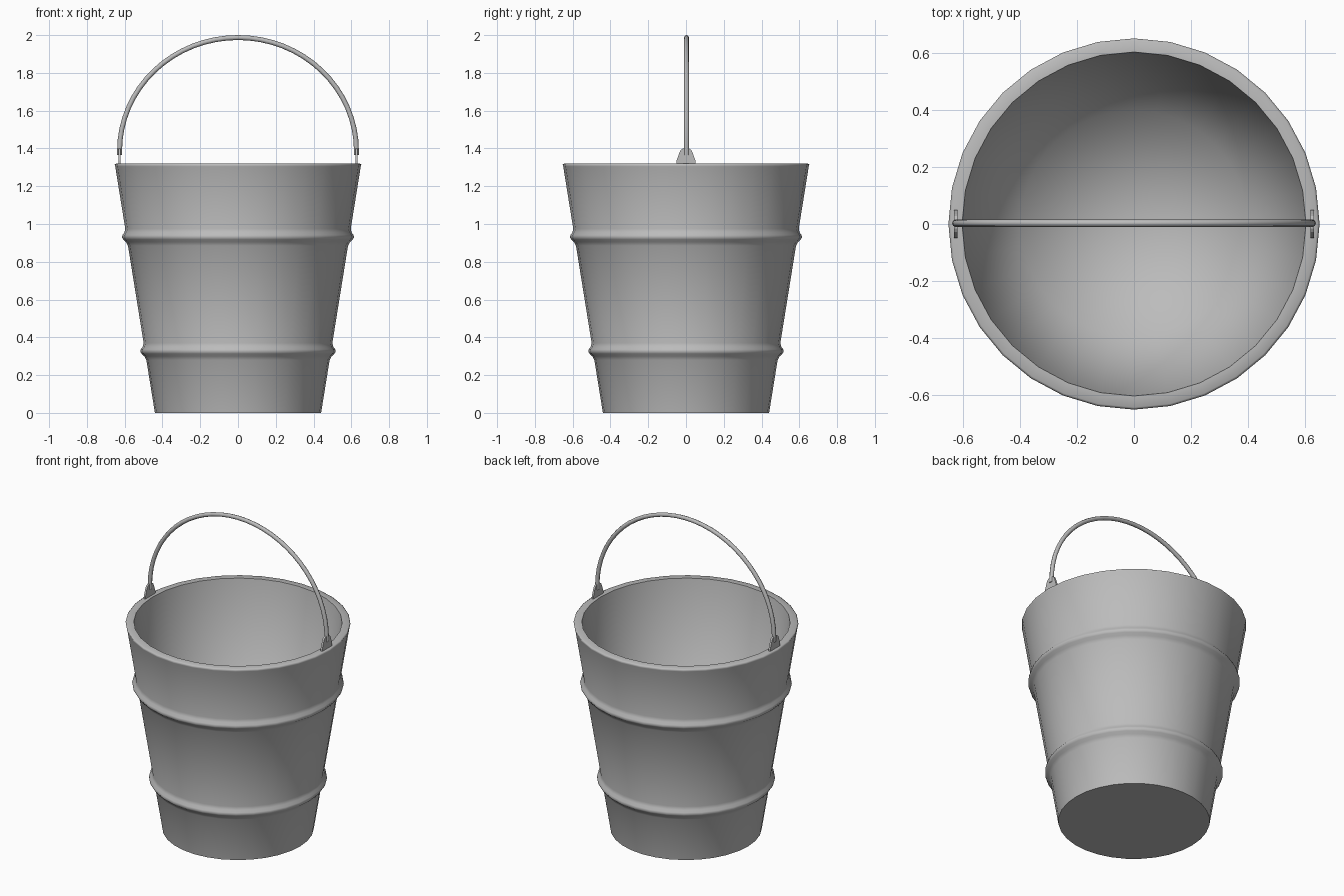
import bpy, bmesh, math

SIDES = 32
RIM_Z = 1.32
cube = bpy.data.objects.get("Cube")
if cube:
    bpy.data.objects.remove(cube)

metal = bpy.data.materials.new("grey_metal")
metal.use_nodes = True
GREY = (0.5, 0.5, 0.5, 1)
metal.diffuse_color = GREY
metal.node_tree.nodes["Principled BSDF"].inputs["Base Color"].default_value = GREY


def finish(name, bm):
    bmesh.ops.recalc_face_normals(bm, faces=bm.faces)
    mesh = bpy.data.meshes.new(name)
    bm.to_mesh(mesh)
    bm.free()
    mesh.materials.append(metal)
    obj = bpy.data.objects.new(name, mesh)
    bpy.context.collection.objects.link(obj)
    return obj


def wall(z):
    return 0.44 + 0.161 * z


# Bucket: one closed profile, from under the base, up the wall, over the rim and inside
profile = [(0, 0), (wall(0), 0)]
for band in (0.325, 0.93):
    for dz, bulge in ((-0.045, 0), (-0.025, 0.008), (-0.012, 0.02), (0, 0.025),
                      (0.012, 0.02), (0.025, 0.008), (0.045, 0)):
        profile.append((wall(band + dz) + bulge, band + dz))
profile += [(0.65, RIM_Z - 0.015), (0.653, RIM_Z - 0.005), (0.645, RIM_Z)]
inner_rim = len(profile)
profile += [(0.605, RIM_Z), (0.4, 0.05), (0, 0.05)]

bm = bmesh.new()
rings = []
for r, z in profile:
    if r == 0:
        rings.append([bm.verts.new((0, 0, z))] * SIDES)
    else:
        rings.append([bm.verts.new((r * math.sin(a), r * math.cos(a), z))
                      for a in (math.tau * i / SIDES for i in range(SIDES))])
for low, high in zip(rings, rings[1:]):
    for i in range(SIDES):
        j = (i + 1) % SIDES
        corners = dict.fromkeys((low[i], low[j], high[j], high[i]))
        bm.faces.new(list(corners)).smooth = True
# Hard creases at the base edge and the inside of the rim
for ring in (rings[1], rings[inner_rim]):
    for i in range(SIDES):
        bm.edges.get((ring[i], ring[i - 1])).smooth = False
finish("bucket", bm)

# Handle: a bent wire
curve = bpy.data.curves.new("handle", "CURVE")
curve.dimensions = "3D"
curve.bevel_depth = 0.013
curve.bevel_resolution = 2
curve.use_fill_caps = True
path = [(0.627, 1.365)]
path += [(0.627 * math.cos(a), 1.387 + 0.6 * math.sin(a))
         for a in (math.pi * i / 32 for i in range(33))]
path.append((-0.627, 1.365))
spline = curve.splines.new("POLY")
spline.points.add(len(path) - 1)
for point, (x, z) in zip(spline.points, path):
    point.co = (x, 0.003, z, 1)
curve.materials.append(metal)
handle = bpy.data.objects.new("handle", curve)
bpy.context.collection.objects.link(handle)

# Ears: thin upright tabs on the rim that hold the handle
tab = [(0.05, 1.31), (0.05, 1.335), (0.036, 1.375), (0.028, 1.392), (0.015, 1.4)]
outline = tab + [(-y, z) for y, z in reversed(tab)]
for name, side in (("left_ear", 1), ("right_ear", -1)):
    bm = bmesh.new()
    face = bm.faces.new([bm.verts.new((side * 0.627 - 0.006, y, z)) for y, z in outline])
    extruded = bmesh.ops.extrude_face_region(bm, geom=[face])["geom"]
    bmesh.ops.translate(bm, vec=(0.012, 0, 0),
                        verts=[v for v in extruded if isinstance(v, bmesh.types.BMVert)])
    finish(name, bm)
